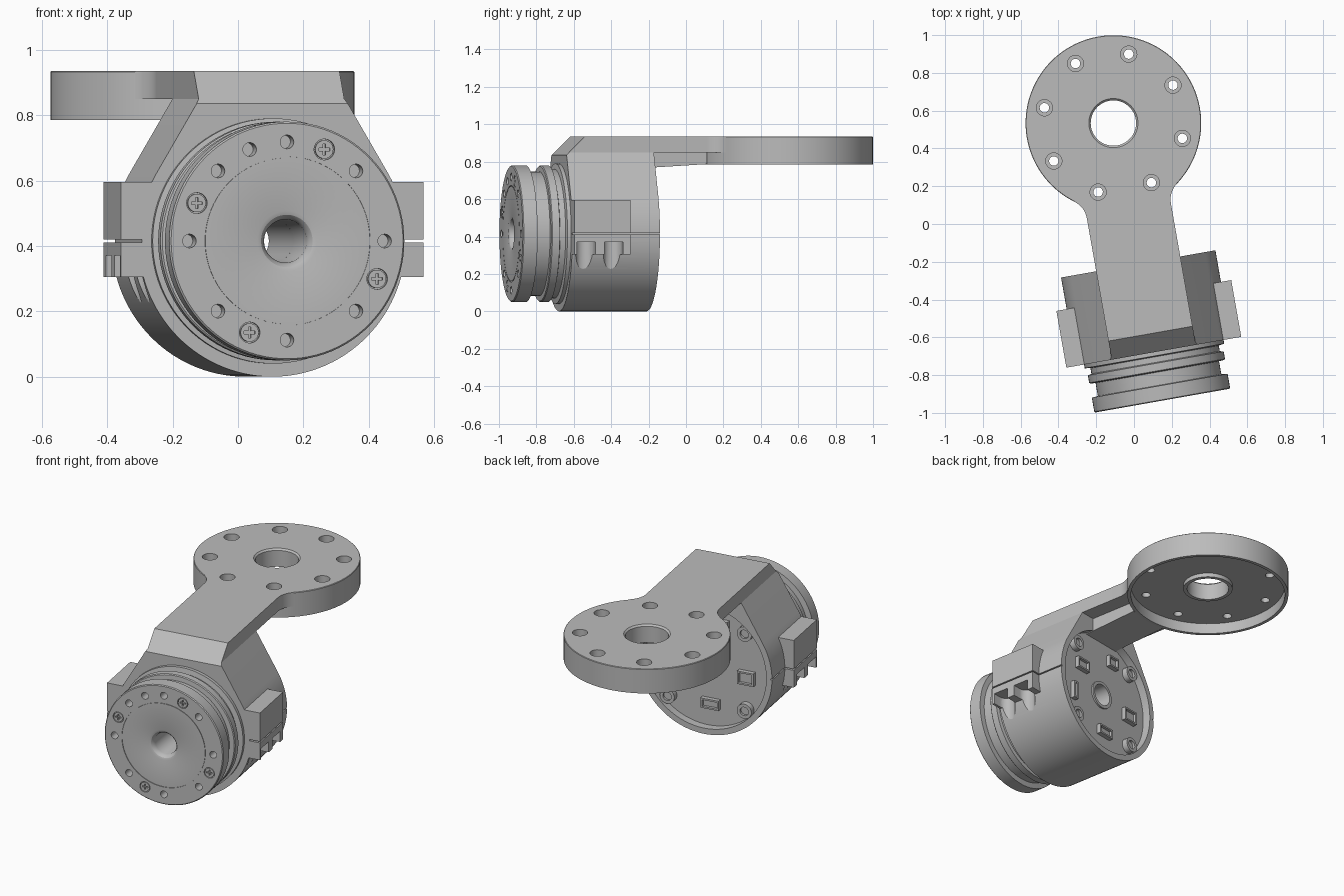
import bpy, bmesh
from math import sin, cos, pi, radians, sqrt, atan2
from mathutils import Matrix

cube = bpy.data.objects.get("Cube")
if cube:
    bpy.data.objects.remove(cube, do_unlink=True)

AXIS_Z = 0.415      # height of the motor axis
BODY_R = 0.415
FLANGE_Y = 1.492    # flange centre along the arm
FLANGE_R = 0.465
TOP = 0.935
ARM = 0.226         # half width of the arm
# The part is built along +y from the rotor face, then turned into place
PLACE = Matrix.Translation((0.15, -0.935, 0)) @ Matrix.Rotation(radians(10), 4, "Z")

grey = bpy.data.materials.new("machined grey")
grey.use_nodes = True
grey.diffuse_color = (0.5, 0.5, 0.5, 1)
grey.node_tree.nodes["Principled BSDF"].inputs["Base Color"].default_value = (0.5, 0.5, 0.5, 1)
parts = []


def finish(name, bm):
    bmesh.ops.recalc_face_normals(bm, faces=bm.faces)
    mesh = bpy.data.meshes.new(name)
    bm.to_mesh(mesh)
    bm.free()
    mesh.materials.append(grey)
    ob = bpy.data.objects.new(name, mesh)
    bpy.context.collection.objects.link(ob)
    ob.matrix_world = PLACE
    parts.append(ob)
    return ob


def prism(name, polys, axis, lo, hi):
    """Extrude outlines along an axis; x takes (y,z), y takes (x,z), z takes (x,y)."""
    put = {"x": lambda a, b, t: (t, a, b), "y": lambda a, b, t: (a, t, b),
           "z": lambda a, b, t: (a, b, t)}[axis]
    bm = bmesh.new()
    for poly in polys:
        ends = [[bm.verts.new(put(a, b, t)) for a, b in poly] for t in (lo, hi)]
        bm.faces.new(ends[0])
        bm.faces.new(ends[1])
        for i in range(len(poly)):
            bm.faces.new((ends[0][i - 1], ends[0][i], ends[1][i], ends[1][i - 1]))
    return finish(name, bm)


def lathe(name, profile, axis, n=96):
    """Turn a closed (radius, position) profile about the motor or flange axis."""
    bm = bmesh.new()
    rings = []
    for k in range(n):
        c, s = cos(2 * pi * k / n), sin(2 * pi * k / n)
        rings.append([bm.verts.new((r * c, t, AXIS_Z + r * s) if axis == "y"
                                   else (r * c, FLANGE_Y + r * s, t)) for r, t in profile])
    for k in range(n):
        a, b = rings[k - 1], rings[k]
        for i in range(len(profile)):
            bm.faces.new((a[i - 1], a[i], b[i], b[i - 1]))
    return finish(name, bm)


def circle(r, cx=0.0, cy=0.0, n=24):
    return [(cx + r * cos(2 * pi * k / n), cy + r * sin(2 * pi * k / n)) for k in range(n)]


def rect(x0, x1, y0, y1):
    return [(x0, y0), (x1, y0), (x1, y1), (x0, y1)]


def around(r, degrees, cx, cy):
    return [(cx + r * cos(radians(d)), cy + r * sin(radians(d))) for d in degrees]


def discs(r, spots, n=24):
    return [circle(r, x, y, n) for x, y in spots]


def plus(cx, cy, r=0.017, w=0.004):
    pts = []
    for k in range(4):
        c, s = cos(k * pi / 2), sin(k * pi / 2)
        pts += [(cx + a * c - b * s, cy + a * s + b * c) for a, b in ((r, -w), (r, w), (w, w))]
    return pts


def cut(target, cutter):
    mod = target.modifiers.new("cut", "BOOLEAN")
    mod.operation, mod.solver, mod.object = "DIFFERENCE", "EXACT", cutter
    cutter.hide_render = True
    bpy.context.view_layer.update()
    deps = bpy.context.evaluated_depsgraph_get()
    mesh = bpy.data.meshes.new_from_object(target.evaluated_get(deps))
    target.modifiers.clear()
    target.data = mesh


def discard(cutter):
    parts.remove(cutter)
    bpy.data.objects.remove(cutter, do_unlink=True)


def carve(target, *shape):
    cutter = prism("cutter", *shape)
    cut(target, cutter)
    discard(cutter)


# Motor housing: round below, sloping shoulders up to the neck
arc = [(BODY_R * cos(radians(a)), AXIS_Z + BODY_R * sin(radians(a))) for a in range(-210, 31, 3)]
body = prism("motor_housing", [arc + [(ARM, 0.85), (ARM, TOP), (-ARM, TOP), (-ARM, 0.85)]],
             "y", 0.26, 0.735)
carve(body, [[(0.2, 0.775), (0.425, 1.0), (0.2, 1.0)]], "x", -0.6, 0.6)
carve(body, [circle(0.38, 0, AXIS_Z, 96)], "y", 0.685, 0.8)
carve(body, [circle(0.066, 0, AXIS_Z, 48)], "y", 0.2, 0.8)
seam = (AXIS_Z - 0.004, AXIS_Z + 0.004)
carve(body, [rect(s * 0.405, s * 0.5, *seam) for s in (-1, 1)], "y", 0.2, 0.8)

# Side cable housings with two open cable channels each
for side, label in ((1, "left"), (-1, "right")):
    ear = prism(label + "_cable_housing", [rect(side * 0.35, side * 0.47, 0.305, 0.595)],
                "y", 0.26, 0.565)
    carve(ear, [rect(side * 0.405, side * 0.5, *seam)], "y", 0.2, 0.6)
    slots = (0.325, 0.475)
    groove = prism("cutter", discs(0.05, [(side * 0.42, y) for y in slots]), "z", 0.15, 0.37)
    cut(ear, groove)
    cut(body, groove)
    discard(groove)
    carve(ear, [rect(side * 0.42, side * 0.5, y - 0.05, y + 0.05) for y in slots], "z", 0.15, 0.37)

# Rotor: output disc, grooves and ring, with a flared bore
rotor = lathe("rotor", [
    (0.092, 0), (0.254, 0), (0.254, 0.004), (0.258, 0.004), (0.258, 0), (0.36, 0),
    (0.365, 0.005), (0.365, 0.08), (0.332, 0.083), (0.332, 0.153), (0.36, 0.155),
    (0.365, 0.16), (0.365, 0.2), (0.345, 0.205), (0.345, 0.235), (0.375, 0.24),
    (0.375, 0.275), (0.066, 0.275), (0.066, 0.03), (0.072, 0.013), (0.08, 0.004)], "y")
holes = around(0.303, range(0, 360, 45), 0, AXIS_Z)
screws = around(0.303, (67.5, 157.5, 247.5, 337.5), 0, AXIS_Z)
pin = around(0.303, (112.5,), 0, AXIS_Z)
carve(rotor, discs(0.021, holes + pin), "y", -0.05, 0.06)
carve(rotor, discs(0.032, screws), "y", -0.05, 0.012)
heads = prism("rotor_screws", discs(0.028, screws), "y", 0.001, 0.02)
carve(heads, [plus(x, z) for x, z in screws], "y", -0.01, 0.01)

# Arm plate with fillets running into the flange
R = 0.12
drop = sqrt((FLANGE_R + R) ** 2 - (ARM + R) ** 2)
start = atan2(drop, -(ARM + R))
fillet = [(ARM + R + R * cos(pi + t * (start - pi) / 10), FLANGE_Y - drop + R * sin(pi + t * (start - pi) / 10))
          for t in range(11)]
edge = [(ARM, 0.7)] + fillet
half = atan2(edge[-1][0], FLANGE_Y - edge[-1][1])
rim = [(0.46 * sin(half * k / 8), FLANGE_Y - 0.46 * cos(half * k / 8)) for k in range(8, -9, -1)]
prism("arm", [edge + rim + [(-x, y) for x, y in reversed(edge)]], "z", 0.85, TOP)
prism("arm_rib", [[(0.68, 0.765), (1.04, 0.787), (1.04, 0.86), (0.68, 0.86)]], "x", -0.13, 0.13)

# Mounting flange, hollow underneath, with counterbored bolt holes
flange = lathe("mounting_flange", [
    (0.13, TOP), (0.462, TOP), (FLANGE_R, 0.932), (FLANGE_R, 0.785), (0.445, 0.785),
    (0.445, 0.85), (0.142, 0.85), (0.142, 0.825), (0.12, 0.825), (0.12, 0.925)], "z")
bolts = around(0.374, [22.5 + 45 * k for k in range(8)], 0, FLANGE_Y)
carve(flange, discs(0.025, bolts), "z", 0.7, 1.0)
carve(flange, discs(0.043, bolts), "z", 0.895, 1.0)

# Rear cover: screw bosses at the rim and connector sockets
corners = around(0.335, (45, 135, 225, 315), 0, AXIS_Z)
bosses = prism("rear_screw_bosses", discs(0.045, corners), "y", 0.68, 0.72)
carve(bosses, discs(0.026, corners), "y", 0.705, 0.8)
sockets = [(0.18, 0.12, 0.05, 0.035), (-0.09, 0.25, 0.04, 0.035), (0.25, -0.08, 0.018, 0.055),
           (-0.02, -0.24, 0.055, 0.03), (-0.24, -0.04, 0.05, 0.04)]
boxes = prism("rear_sockets", [rect(x - w, x + w, AXIS_Z + z - h, AXIS_Z + z + h)
                               for x, z, w, h in sockets], "y", 0.68, 0.712)
carve(boxes, [rect(x - w + 0.01, x + w - 0.01, AXIS_Z + z - h + 0.01, AXIS_Z + z + h - 0.01)
              for x, z, w, h in sockets], "y", 0.695, 0.8)
lathe("rear_bore_collar", [(0.066, 0.68), (0.085, 0.68), (0.085, 0.695), (0.066, 0.695)], "y", 48)

# Smooth the curved walls and keep the edges crisp
bpy.ops.object.select_all(action="DESELECT")
for ob in parts:
    ob.select_set(True)
bpy.context.view_layer.objects.active = body
bpy.ops.object.shade_smooth_by_angle(angle=radians(25))
